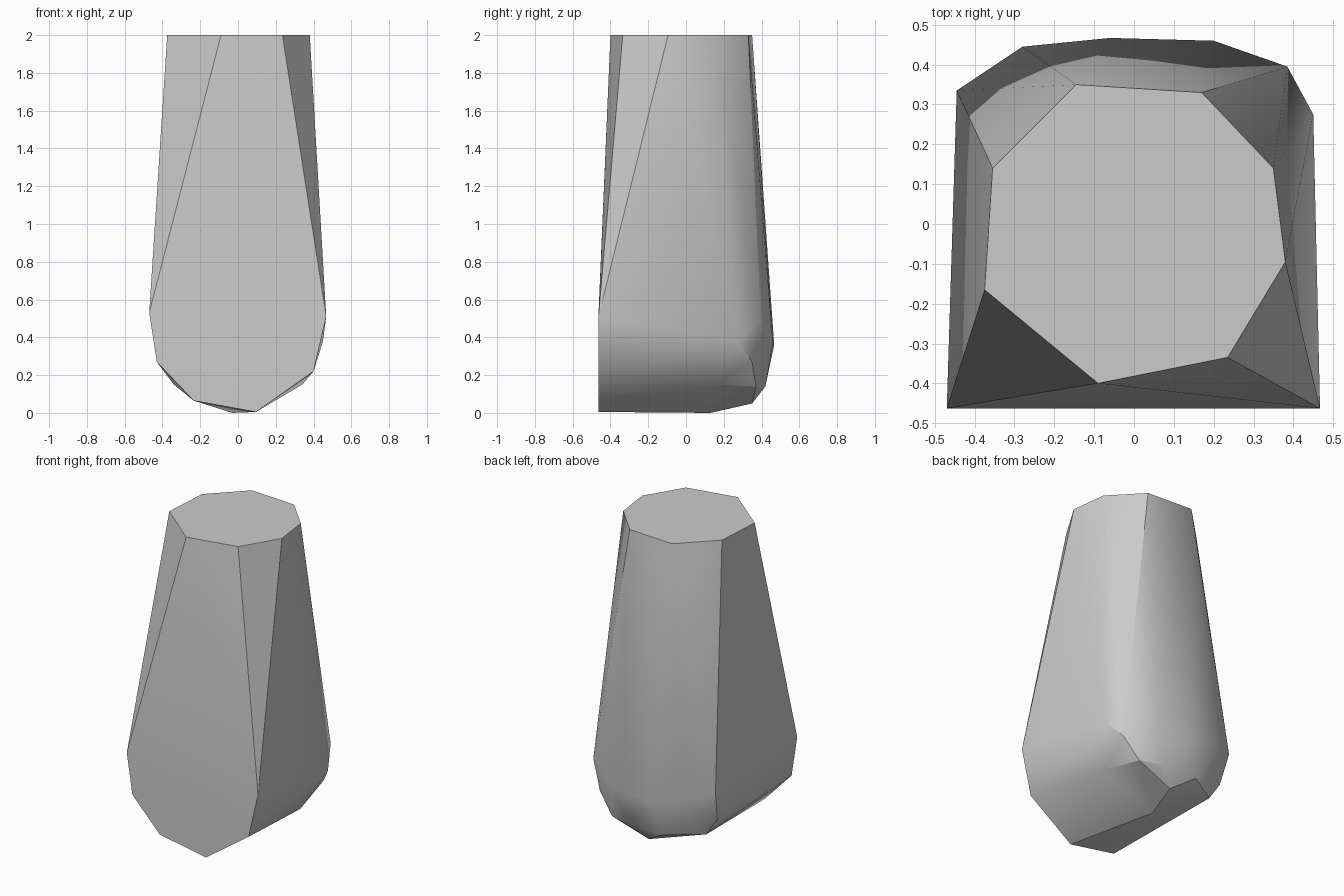
import bpy, bmesh, math

cube = bpy.data.objects.get("Cube")
if cube:
    bpy.data.objects.remove(cube, do_unlink=True)

grey = bpy.data.materials.new("plain grey")
grey.use_nodes = True
grey.diffuse_color = (0.6, 0.6, 0.6, 1)
grey.node_tree.nodes["Principled BSDF"].inputs["Base Color"].default_value = (0.6, 0.6, 0.6, 1)

# Flat eight-sided top outline (x, y)
top = [(-.09, -.40), (.235, -.335), (.38, -.095), (.35, .14),
       (.17, .33), (-.145, .35), (-.355, .14), (-.375, -.165)]
# Flat front outline (x, z)
front = [(-.47, .53), (-.43, .27), (-.235, .065), (.095, .005), (.40, .22), (.467, .51)]
# Widest ring around the rounded back
bulge = [(.45, .275, .38), (.385, .395, .49), (.20, .46, .37),
         (-.06, .467, .36), (-.28, .445, .40), (-.445, .335, .46)]
# Rounded lower back and underside
under = [(.34, .15, .15), (.37, .35, .27), (.27, .37, .14), (.12, .42, .14),
         (-.12, .42, .14), (-.34, .28, .15), (-.42, .28, .27), (.02, .35, .05),
         (-.03, .13, 0)]

points = [(x, y, 2) for x, y in top] + [(x, -.463, z) for x, z in front] + bulge + under

# Faceted block wrapped around the outlines
bm = bmesh.new()
for p in points:
    bm.verts.new(p)
hull = bmesh.ops.convex_hull(bm, input=bm.verts)
bmesh.ops.delete(bm, geom=[v for v in bm.verts if not v.link_faces], context='VERTS')
bmesh.ops.dissolve_limit(bm, angle_limit=math.radians(0.5), verts=bm.verts, edges=bm.edges)
bmesh.ops.recalc_face_normals(bm, faces=bm.faces)
mesh = bpy.data.meshes.new("tapered_block")
bm.to_mesh(mesh)
bm.free()
mesh.materials.append(grey)
block = bpy.data.objects.new("tapered_block", mesh)
bpy.context.collection.objects.link(block)

# Soft shading with crisp main edges
bpy.ops.object.select_all(action='DESELECT')
block.select_set(True)
bpy.context.view_layer.objects.active = block
bpy.ops.object.shade_smooth_by_angle(angle=math.radians(30))
